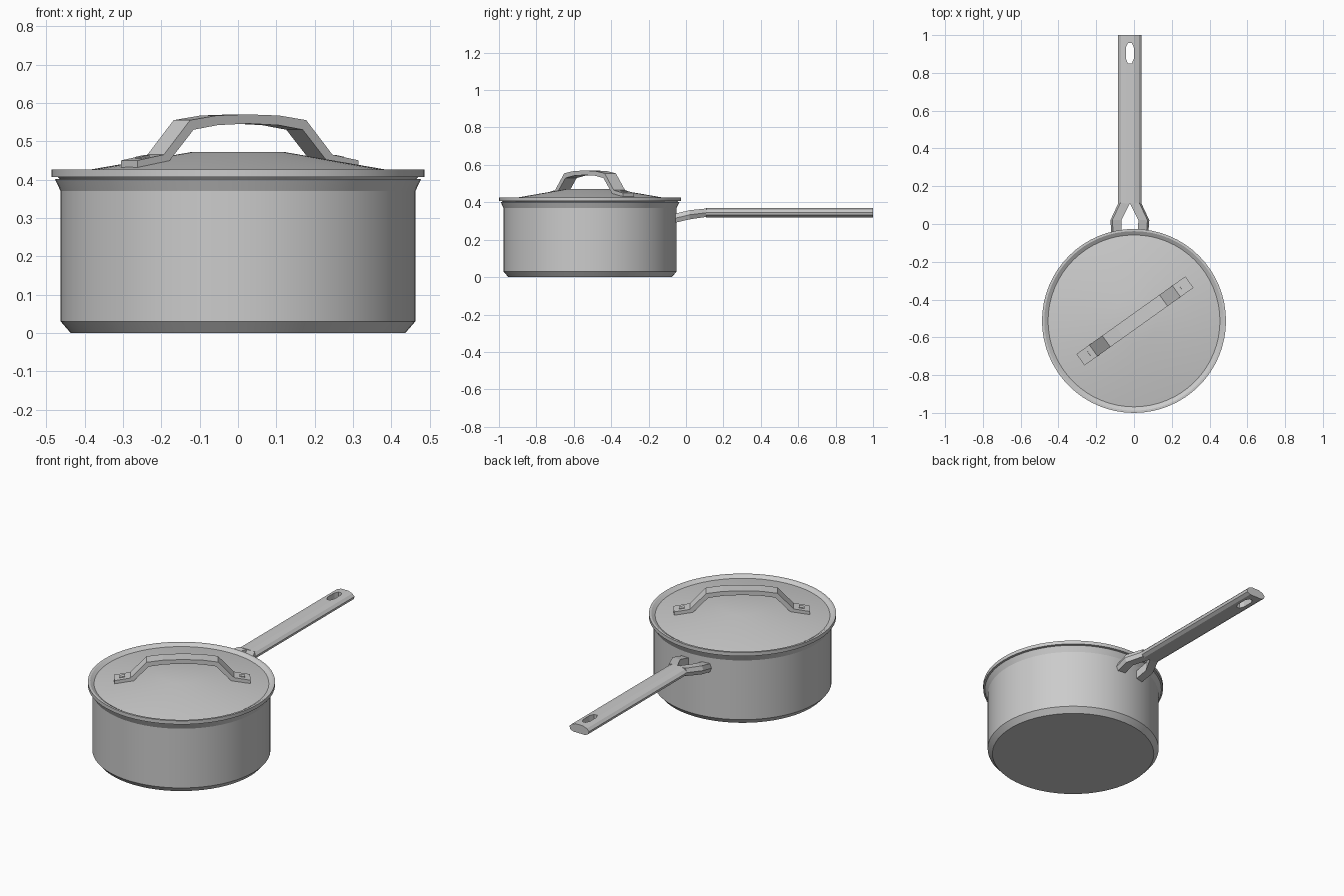
import bpy, bmesh, math
from mathutils import Matrix, Vector

if "Cube" in bpy.data.objects:
    bpy.data.objects.remove(bpy.data.objects["Cube"])

POT = Vector((0, -0.513, 0))      # axis of pot and lid
HX = -0.022                       # centre line of the long handle


def finish(name, bm, smooth=False):
    bmesh.ops.remove_doubles(bm, verts=bm.verts, dist=1e-5)
    bmesh.ops.recalc_face_normals(bm, faces=bm.faces)
    me = bpy.data.meshes.new(name)
    bm.to_mesh(me)
    bm.free()
    ob = bpy.data.objects.new(name, me)
    bpy.context.collection.objects.link(ob)
    if smooth:
        bpy.ops.object.select_all(action='DESELECT')
        bpy.context.view_layer.objects.active = ob
        ob.select_set(True)
        bpy.ops.object.shade_smooth_by_angle(angle=math.radians(20))
    return ob


def lathe(name, profile, n=64):
    bm = bmesh.new()
    vs = [bm.verts.new((r, 0, z)) for r, z in profile]
    es = [bm.edges.new(p) for p in zip(vs, vs[1:])]
    bmesh.ops.spin(bm, geom=vs + es, cent=(0, 0, 0), axis=(0, 0, 1),
                   angle=2 * math.pi, steps=n)
    bmesh.ops.remove_doubles(bm, verts=bm.verts, dist=1e-5)
    ob = finish(name, bm, True)
    ob.location = POT
    return ob


def loft(name, sections):
    bm = bmesh.new()
    rings = [[bm.verts.new(p) for p in s] for s in sections]
    n = len(rings[0])
    for a, b in zip(rings, rings[1:]):
        for i in range(n):
            j = (i + 1) % n
            bm.faces.new((a[i], a[j], b[j], b[i]))
    bm.faces.new(rings[0])
    bm.faces.new(rings[-1])
    return finish(name, bm)


# Hollow pot with chamfered base and flared lip
lathe("pot_body", [(0, 0), (0.437, 0), (0.463, 0.03), (0.463, 0.37),
                   (0.478, 0.402), (0.465, 0.402), (0.45, 0.37),
                   (0.45, 0.035), (0.43, 0.014), (0, 0.014)])

# Shallow domed lid with a raised rim and an inner locating ring
lathe("lid", [(0, 0.472), (0.12, 0.472), (0.455, 0.414), (0.475, 0.4265),
              (0.487, 0.4265), (0.487, 0.406), (0.47, 0.406), (0.462, 0.398),
              (0.445, 0.398), (0.43, 0.406), (0.12, 0.46), (0, 0.46)])

# Lid handle: bent strap, drawn as outer and inner half curves then mirrored
turn = Matrix.Translation(POT + Vector((0.005, 0, 0))) @ Matrix.Rotation(math.radians(35.5), 4, 'Z')
half = [(0.354, 0.450, 0.354, 0.431), (0.270, 0.465, 0.255, 0.446),
        (0.186, 0.555, 0.175, 0.530), (0.10, 0.567, 0.097, 0.542)]
pts = [(-a, b, -c, d) for a, b, c, d in half] + [(0, 0.570, 0, 0.546)] + half[::-1]
W = 0.037
loft("lid_handle", [[turn @ Vector(p) for p in
                     ((a, -W, b), (a, W, b), (c, W, d), (c, -W, d))]
                    for a, b, c, d in pts])

# Small square rivets on the handle feet
for side, s in (("left", -1), ("right", 1)):
    bm = bmesh.new()
    m = (turn @ Matrix.Translation((s * 0.312, 0, 0.4575))
         @ Matrix.Rotation(s * 0.177, 4, 'Y') @ Matrix.Diagonal((0.028, 0.026, 0.008, 1)))
    bmesh.ops.create_cube(bm, size=1, matrix=m)
    finish("lid_rivet_" + side, bm)

# Long handle: faceted lens section
right = [(0.022, 0.369), (0.048, 0.360), (0.062, 0.346), (0.058, 0.331), (0.040, 0.320)]
section = right + [(-x, z) for x, z in right[::-1]]
handle = loft("long_handle", [[(HX + x, y, z) for x, z in section] for y in (0.108, 1.0)])

# Hanging hole cut through the handle
hole = [(0.021, 0.875), (0.021, 0.935), (0.010, 0.958), (-0.010, 0.958),
        (-0.021, 0.935), (-0.021, 0.875), (-0.010, 0.850), (0.010, 0.850)]
cutter = loft("hole_cutter", [[(HX + x, y, z) for x, y in hole] for z in (0.25, 0.45)])
cutter.hide_render = True
mod = handle.modifiers.new("hole", 'BOOLEAN')
mod.object = cutter
mod.solver = 'EXACT'
bpy.context.view_layer.objects.active = handle
bpy.ops.object.modifier_apply(modifier="hole")
bpy.data.objects.remove(cutter)

# Forked prongs joining the handle to the pot: inner x, outer x, y, bottom z, top z
prong = [(0.0, 0.061, 0.110, 0.322, 0.367), (0.045, 0.103, 0.020, 0.309, 0.358),
         (0.042, 0.097, -0.062, 0.290, 0.338)]
for side, s in (("left", -1), ("right", 1)):
    loft("prong_" + side, [[(HX + s * i, y, t), (HX + s * (o - 0.01), y, t),
                            (HX + s * o, y, (b + t) / 2),
                            (HX + s * (o - 0.01), y, b), (HX + s * i, y, b)]
                           for i, o, y, b, t in prong])
